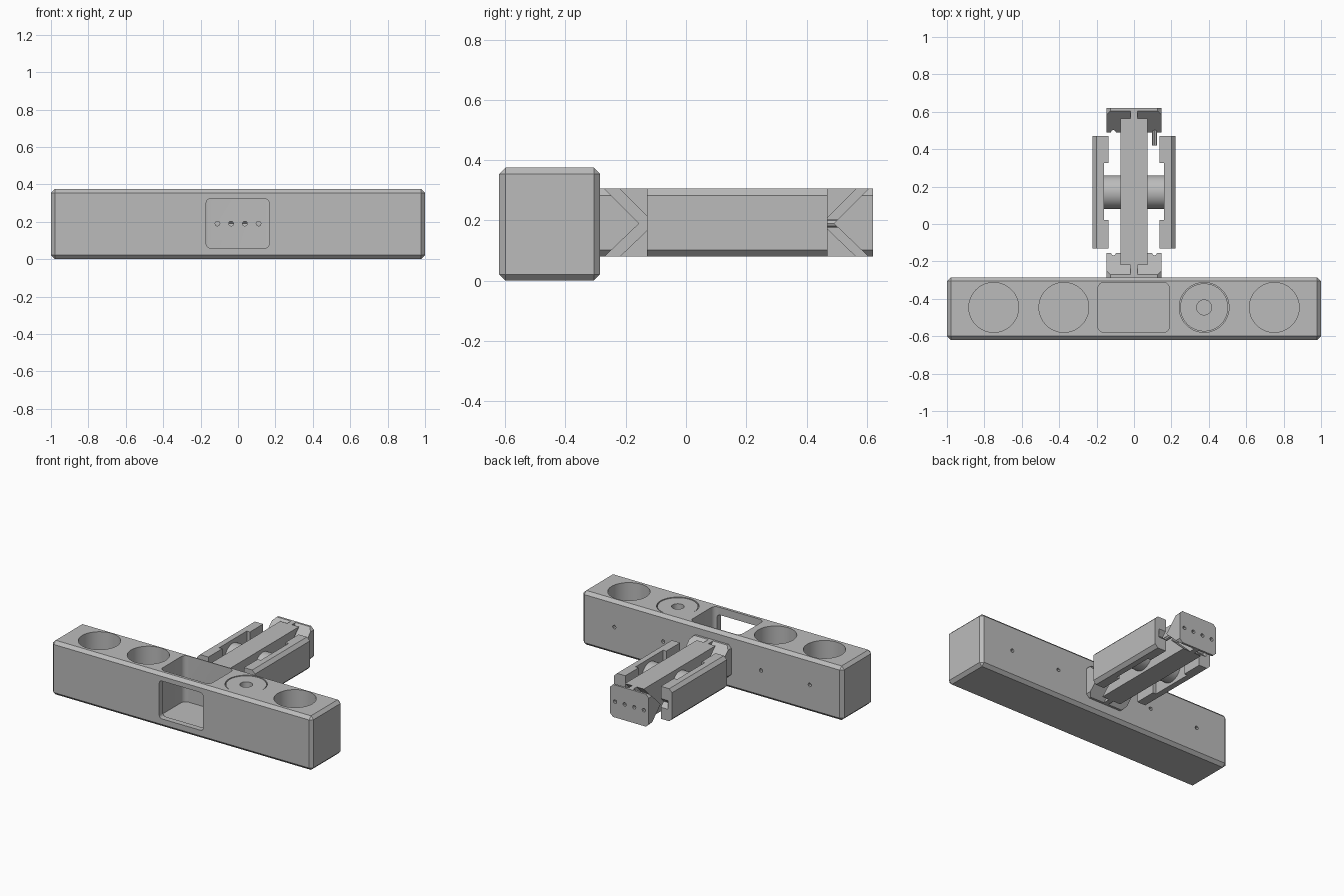
import bpy, bmesh, math
from mathutils import Vector

cube = bpy.data.objects.get("Cube")
if cube:
    bpy.data.objects.remove(cube, do_unlink=True)

grey = bpy.data.materials.new("plain grey")
grey.use_nodes = True
grey.diffuse_color = (0.5, 0.5, 0.5, 1)
grey.node_tree.nodes["Principled BSDF"].inputs["Base Color"].default_value = (0.5, 0.5, 0.5, 1)


def finish(name, bm):
    bmesh.ops.recalc_face_normals(bm, faces=bm.faces)
    mesh = bpy.data.meshes.new(name)
    bm.to_mesh(mesh)
    bm.free()
    mesh.materials.append(grey)
    ob = bpy.data.objects.new(name, mesh)
    bpy.context.collection.objects.link(ob)
    return ob


def box(name, lo, hi, bevel=0, segments=1, axis=None):
    """Box between two corners; bevels all edges, or only those along one axis."""
    bm = bmesh.new()
    bmesh.ops.create_cube(bm, size=1)
    for v in bm.verts:
        v.co = [lo[i] + (v.co[i] + 0.5) * (hi[i] - lo[i]) for i in range(3)]
    if bevel:
        edges = [e for e in bm.edges if axis is None or
                 abs((e.verts[0].co - e.verts[1].co).normalized()[axis]) > 0.9]
        bmesh.ops.bevel(bm, geom=edges, offset=bevel, segments=segments,
                        profile=0.5, affect='EDGES')
    return finish(name, bm)


def cylinder(name, start, end, radius, sides=64):
    start, end = Vector(start), Vector(end)
    bm = bmesh.new()
    bmesh.ops.create_cone(bm, cap_ends=True, segments=sides, radius1=radius,
                          radius2=radius, depth=(end - start).length)
    turn = (end - start).to_track_quat('Z', 'Y').to_matrix()
    bmesh.ops.rotate(bm, verts=bm.verts, matrix=turn)
    bmesh.ops.translate(bm, verts=bm.verts, vec=(start + end) / 2)
    return finish(name, bm)


def prism(name, points, axis, a, b):
    """Extrude a profile along x (points are y,z) or along y (points are x,z)."""
    bm = bmesh.new()
    place = (lambda p: (a, p[0], p[1])) if axis == 0 else (lambda p: (p[0], a, p[1]))
    face = bm.faces.new([bm.verts.new(place(p)) for p in points])
    new = bmesh.ops.extrude_face_region(bm, geom=[face])["geom"]
    shift = Vector((b - a, 0, 0) if axis == 0 else (0, b - a, 0))
    bmesh.ops.translate(bm, verts=[v for v in new if isinstance(v, bmesh.types.BMVert)], vec=shift)
    return finish(name, bm)


def apply_boolean(ob, tools, operation='DIFFERENCE'):
    bpy.context.view_layer.objects.active = ob
    for tool in tools:
        mod = ob.modifiers.new("cut", 'BOOLEAN')
        mod.operation, mod.solver, mod.object = operation, 'EXACT', tool
        bpy.ops.object.modifier_apply(modifier=mod.name)
        bpy.data.objects.remove(tool, do_unlink=True)


MID = 0.19             # height of the holes and the roller axis
LOW, HIGH = 0.08, 0.305
CUP_Y = -0.446
SCREWS = (-0.11, -0.037, 0.037, 0.11)

# Main block with round cups, square pocket, front window and screw holes
block = box("main_block", (-1, -0.62, 0), (1, -0.285, 0.375), 0.021)
cuts = [cylinder("cup_cut", (x, CUP_Y, 0.05), (x, CUP_Y, 0.5), 0.133)
        for x in (-0.75, -0.375, 0.375, 0.75)]
cuts.append(box("pocket_cut", (-0.194, -0.58, 0.055), (0.19, -0.312, 0.5), 0.035, 6, 2))
cuts.append(box("window_cut", (-0.17, -0.7, 0.06), (0.166, -0.45, 0.322), 0.02, 5, 1))
cuts += [cylinder("screw_cut", (x, -0.4, MID), (x, -0.2, MID), 0.013, 8)
         for x in SCREWS + (-0.75, -0.375, 0.375, 0.75)]
apply_boolean(block, cuts)

# Plug that fills one cup, with a small centre bore
plug = cylinder("cup_plug", (0.375, CUP_Y, 0.05), (0.375, CUP_Y, 0.372), 0.128)
apply_boolean(plug, [cylinder("bore_cut", (0.375, CUP_Y, 0.1), (0.375, CUP_Y, 0.5), 0.04, 32)])

# Wedge brackets at both ends of the rail, with chamfered corners
brackets = []
for name, back, s in (("front_wedge", -0.285, 1), ("rear_wedge", 0.62, -1)):
    shape = [(back, LOW), (back + s * 0.015, LOW), (back + s * 0.13, MID),
             (back + s * 0.015, HIGH), (back, HIGH)]
    wedge = prism(name, shape, 0, -0.148, 0.148)
    envelope = box("envelope", (-0.148, -0.5, LOW), (0.148, 0.8, HIGH), 0.022, 1, 1)
    apply_boolean(wedge, [envelope], 'INTERSECT')
    apply_boolean(wedge, [cylinder("screw_cut", (x, back - 0.2, MID), (x, back + 0.2, MID), 0.013, 8)
                          for x in SCREWS])
    brackets.append(wedge)

# Centre beam with V-shaped ends, joined to the wedges by a thin web
beam = prism("centre_beam", [(-0.22, LOW), (0.565, LOW), (0.45, MID), (0.565, HIGH),
                             (-0.22, HIGH), (-0.105, MID)], 0, -0.072, 0.072)
web = box("centre_web", (-0.018, -0.284, LOW), (0.018, 0.612, HIGH))

# Cross roller
roller = cylinder("cross_roller", (-0.165, 0.17, MID), (0.165, 0.17, MID), 0.09)

# Clamp jaws on both sides: relieved inside, notched at the ends
for name, s in (("left_jaw", 1), ("right_jaw", -1)):
    shape = [(0.136, LOW), (0.2, LOW), (0.222, LOW + 0.022),
             (0.222, HIGH - 0.022), (0.2, HIGH), (0.136, HIGH)]
    jaw = prism(name, [(s * x, z) for x, z in shape], 1, -0.13, 0.47)
    xs = sorted((s * 0.1, s * 0.16))
    tools = [box("relief_cut", (xs[0], 0.022, 0), (xs[1], 0.325, 0.5))]
    xs = sorted((s * 0.1, s * 0.19))
    for end, d in ((-0.13, 1), (0.47, -1)):
        notch = [(end - d * 0.1, MID - 0.13), (end + d * 0.03, MID), (end - d * 0.1, MID + 0.13)]
        tools.append(prism("notch_cut", notch, 0, *xs))
    apply_boolean(jaw, tools)

# Smooth the round walls, keep the edges sharp
bpy.ops.object.select_all(action='DESELECT')
for ob in (block, plug, roller, *brackets):
    ob.select_set(True)
bpy.context.view_layer.objects.active = block
bpy.ops.object.shade_smooth_by_angle(angle=math.radians(30))
